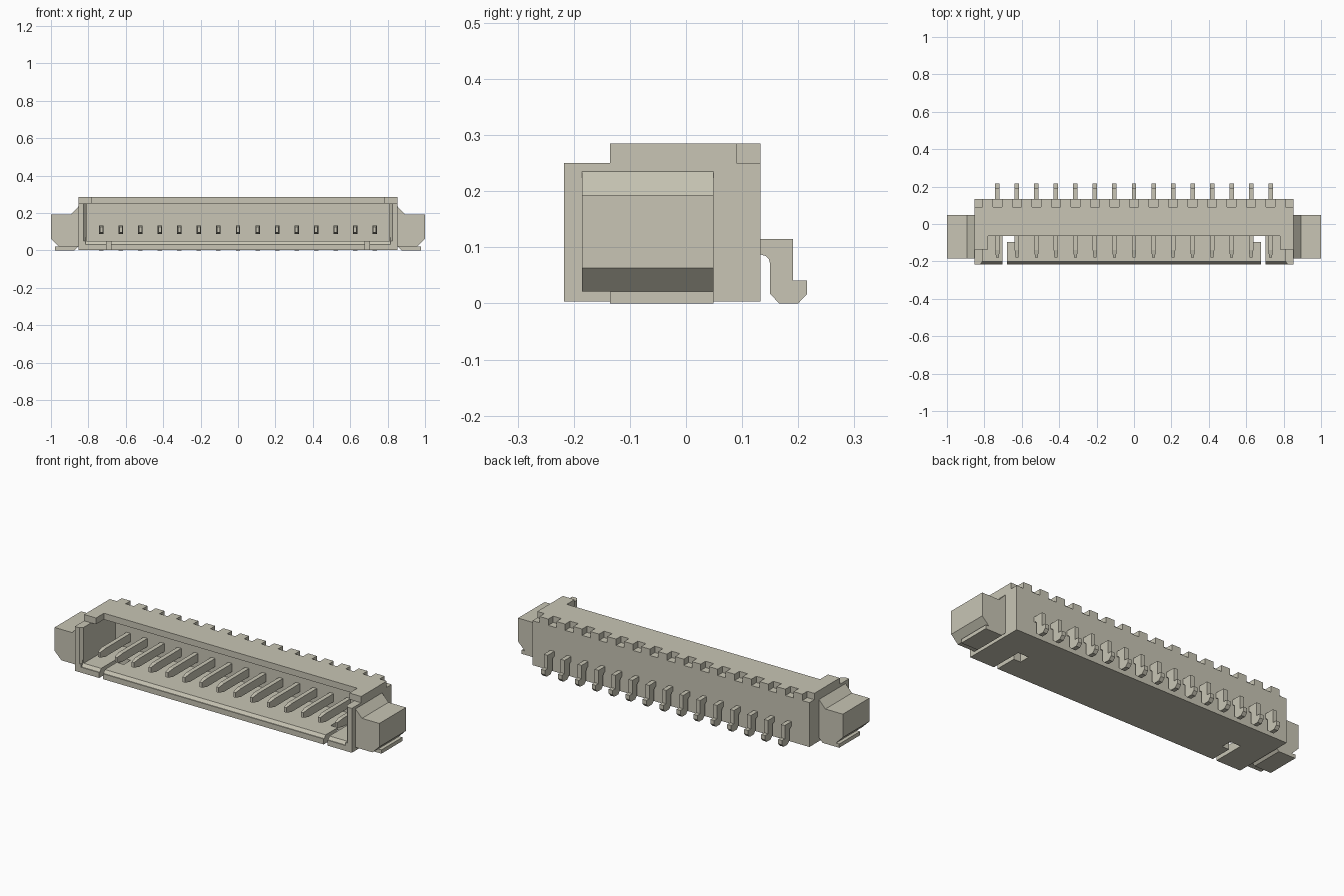
import bpy, bmesh, math
from mathutils import Vector

if "Cube" in bpy.data.objects:
    bpy.data.objects.remove(bpy.data.objects["Cube"], do_unlink=True)

mat = bpy.data.materials.new("warm_grey")
mat.use_nodes = True
COLOUR = (0.58, 0.56, 0.46, 1)
mat.diffuse_color = COLOUR
mat.node_tree.nodes["Principled BSDF"].inputs["Base Color"].default_value = COLOUR


def add_prism(bm, points, axis, lo, hi):
    """Extrude a 2D outline along an axis: x takes (y,z), y takes (x,z), z takes (x,y)."""
    def place(p, t):
        c = list(p)
        c.insert("xyz".index(axis), t)
        return c
    a = [bm.verts.new(place(p, lo)) for p in points]
    b = [bm.verts.new(place(p, hi)) for p in points]
    bm.faces.new(a)
    bm.faces.new(b[::-1])
    for i in range(len(a)):
        j = (i + 1) % len(a)
        bm.faces.new((a[i], b[i], b[j], a[j]))


def add_box(bm, x0, x1, y0, y1, z0, z1):
    add_prism(bm, [(x0, y0), (x1, y0), (x1, y1), (x0, y1)], "z", z0, z1)


def finish(bm, name):
    bmesh.ops.recalc_face_normals(bm, faces=bm.faces)
    me = bpy.data.meshes.new(name)
    bm.to_mesh(me)
    bm.free()
    me.materials.append(mat)
    ob = bpy.data.objects.new(name, me)
    bpy.context.collection.objects.link(ob)
    return ob


def cut(target, bm):
    cutter = finish(bm, "cutter")
    cutter.hide_render = True
    mod = target.modifiers.new("cut", "BOOLEAN")
    mod.operation, mod.solver, mod.object = "DIFFERENCE", "EXACT", cutter
    bpy.context.view_layer.objects.active = target
    bpy.ops.object.modifier_apply(modifier=mod.name)
    bpy.data.objects.remove(cutter, do_unlink=True)


PITCH = 0.1043

# Housing block
bm = bmesh.new()
add_box(bm, -0.853, 0.853, -0.217, 0.133, 0.003, 0.285)
housing = finish(bm, "housing")

# Lowered front ends of the side walls
bm = bmesh.new()
add_box(bm, -1, 1, -0.4, -0.135, 0.25, 0.4)
cut(housing, bm)

# Mating cavity with flared mouth
bm = bmesh.new()
half = [(0.825, -0.3), (0.825, -0.217), (0.81, -0.2), (0.81, 0.08)]
add_prism(bm, half + [(-x, y) for x, y in reversed(half)], "z", 0.05, 0.25)
cut(housing, bm)

# Open top above the front of the cavity, leaving corner tabs
bm = bmesh.new()
add_box(bm, -0.78, 0.78, -0.3, -0.065, 0.2, 0.4)
cut(housing, bm)
bm = bmesh.new()
add_box(bm, -0.808, 0.808, -0.3, -0.135, 0.2, 0.4)
cut(housing, bm)

# Sloped lip on the floor
bm = bmesh.new()
add_prism(bm, [(-0.3, 0.033), (-0.212, 0.033), (-0.2, 0.05), (-0.2, 0.07), (-0.3, 0.07)],
          "x", -0.815, 0.815)
cut(housing, bm)

# Keyed slots through the floor
bm = bmesh.new()
for s in (-1, 1):
    slot = [(0.68, -0.3), (0.703, -0.3), (0.703, -0.035), (0.637, -0.035),
            (0.637, -0.095), (0.68, -0.095)]
    add_prism(bm, [(s * x, y) for x, y in slot], "z", -0.1, 0.08)
cut(housing, bm)

# Row of notches along the back top edge
bm = bmesh.new()
for i in range(-8, 9):
    add_box(bm, i * PITCH - 0.025, i * PITCH + 0.025, 0.09, 0.2, 0.25, 0.4)
cut(housing, bm)

# Contact pins with tapered tips and solder feet
arc = [(0.133 + 0.017 * math.sin(a), 0.07 + 0.017 * math.cos(a))
       for a in (math.radians(d) for d in (0, 30, 60, 90))]
profile = ([(-0.18, 0.097), (-0.14, 0.088), (0.1, 0.088), (0.1, 0.087)] + arc +
           [(0.15, 0.017), (0.166, 0), (0.2, 0), (0.216, 0.017), (0.216, 0.041),
            (0.191, 0.041), (0.191, 0.115), (0.1, 0.115), (0.1, 0.134),
            (-0.14, 0.134), (-0.18, 0.125)])
for n in range(15):
    bm = bmesh.new()
    add_prism(bm, profile, "x", -0.012, 0.012)
    bmesh.ops.bisect_plane(bm, geom=bm.verts[:] + bm.edges[:] + bm.faces[:],
                           plane_co=Vector((0, -0.14, 0)), plane_no=Vector((0, 1, 0)))
    for v in bm.verts:
        if v.co.y < -0.17:
            v.co.x *= 0.6
    finish(bm, f"contact_pin_{n + 1}").location.x = (n - 7) * PITCH

# Side mounting ears with solder tabs beneath
for s, side in ((1, "left"), (-1, "right")):
    bm = bmesh.new()
    ear = [(0.853, 0.235), (0.893, 0.193), (1, 0.193), (1, 0.063), (0.958, 0.021), (0.853, 0.021)]
    add_prism(bm, [(s * x, z) for x, z in ear], "y", -0.185, 0.049)
    finish(bm, f"{side}_ear")
    bm = bmesh.new()
    tab = [(0.855, 0.021), (0.978, 0.021), (0.978, 0), (0.875, 0)]
    add_prism(bm, [(s * x, z) for x, z in tab], "y", -0.135, 0.049)
    finish(bm, f"{side}_solder_tab")
